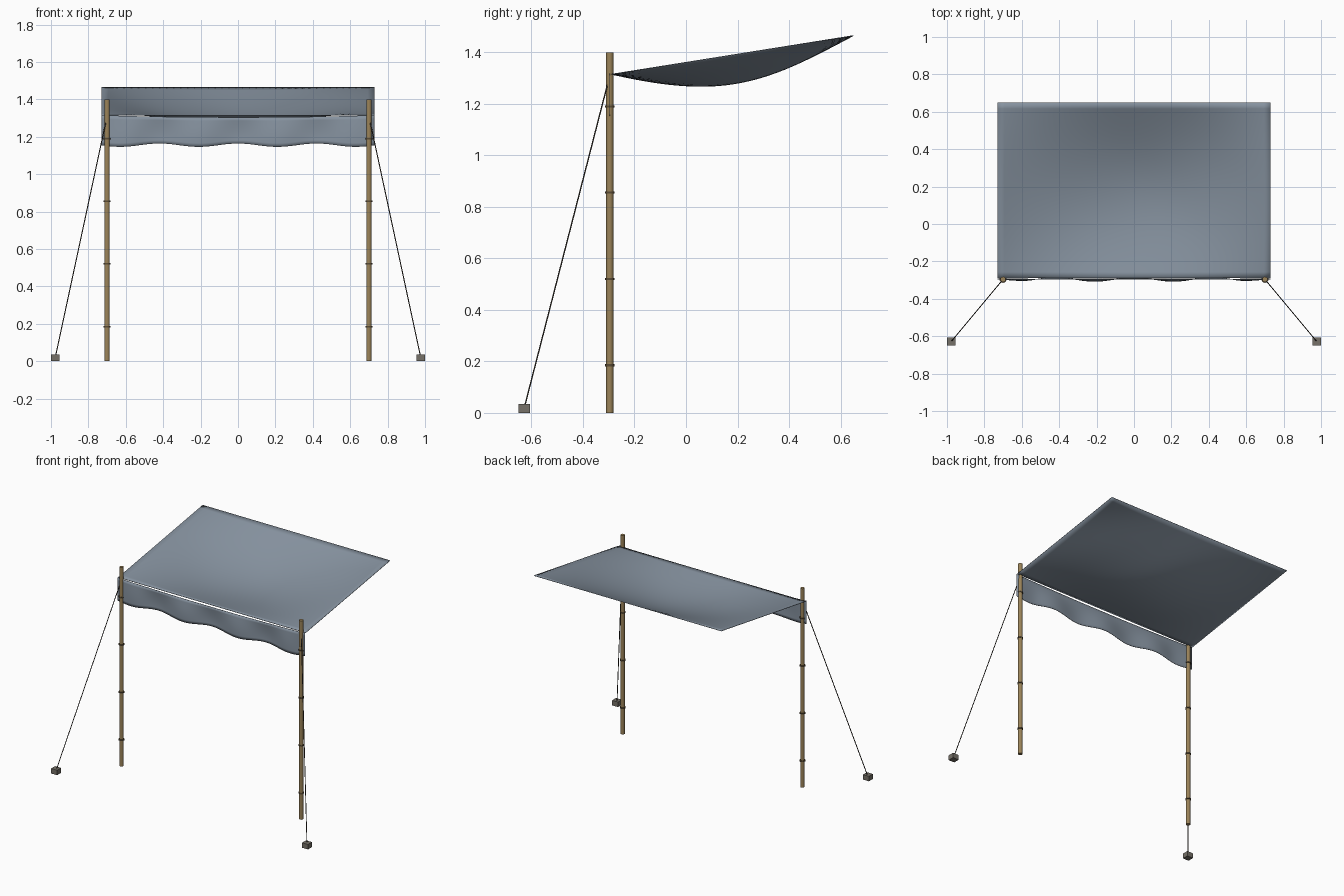
import bpy, bmesh
from math import sin, cos, pi
from mathutils import Vector

if "Cube" in bpy.data.objects:
    bpy.data.objects.remove(bpy.data.objects["Cube"])


def material(name, rgb):
    m = bpy.data.materials.new(name)
    m.diffuse_color = (*rgb, 1)
    m.use_nodes = True
    m.node_tree.nodes["Principled BSDF"].inputs["Base Color"].default_value = m.diffuse_color
    return m


CLOTH = material("cloth", (0.24, 0.29, 0.35))
BAMBOO = material("bamboo", (0.33, 0.23, 0.10))
NODE = material("bamboo_node", (0.10, 0.07, 0.035))
ROPE = material("rope", (0.06, 0.05, 0.04))
STONE = material("stone", (0.18, 0.165, 0.14))


def sheet(name, fn, nu, nv):
    """Grid surface from fn(u, v), given a thin cloth thickness."""
    bm = bmesh.new()
    rows = [[bm.verts.new(fn(i / nu, j / nv)) for i in range(nu + 1)] for j in range(nv + 1)]
    for j in range(nv):
        for i in range(nu):
            f = bm.faces.new((rows[j][i], rows[j][i + 1], rows[j + 1][i + 1], rows[j + 1][i]))
            f.smooth = True
    me = bpy.data.meshes.new(name)
    bm.to_mesh(me)
    bm.free()
    me.materials.append(CLOTH)
    ob = bpy.data.objects.new(name, me)
    bpy.context.collection.objects.link(ob)
    mod = ob.modifiers.new("thickness", 'SOLIDIFY')
    mod.thickness = 0.003
    mod.offset = 0
    return ob


def rod(name, a, b, r, sides, mat):
    """Cylinder between two points."""
    a, b = Vector(a), Vector(b)
    d = b - a
    bpy.ops.mesh.primitive_cylinder_add(vertices=sides, radius=r, depth=d.length, location=(a + b) / 2)
    ob = bpy.context.object
    ob.name = name
    ob.rotation_euler = d.to_track_quat('Z', 'Y').to_euler()
    ob.data.materials.append(mat)
    bpy.ops.object.shade_smooth_by_angle(angle=0.8)
    return ob


W, Y0, Y1 = 0.73, -0.29, 0.65


# Canopy: straight edges, sagging middle with faint wrinkles
def canopy(u, v):
    x = -W + 2 * W * u
    y = Y0 + (Y1 - Y0) * v
    hang = sin(pi * u) * sin(pi * v)
    wrinkle = 0.003 * hang * sin(x * 9 + 2 * v) * cos(5 * v + 3 * x)
    return (x, y, 1.315 + 0.15 * v - 0.111 * hang + wrinkle)


# Front valance: top edge sags a little, lower edge ripples
def valance(u, v):
    x = -W + 2 * W * u
    wave = cos(2 * pi * x / 0.42)
    top = 1.317 - 0.013 * sin(pi * u) ** 0.6
    low = 1.155 + 0.009 * wave
    y = -0.296 + 0.011 * wave * sin(pi * min(v * 0.65, 1)) * min(1, 8 * u, 8 * (1 - u))
    return (x, y, top + (low - top) * v)


sheet("canopy", canopy, 40, 28)
sheet("front_valance", valance, 64, 8)

for side, s in (("left", -1), ("right", 1)):
    px, py = 0.70 * s, -0.296
    # Bamboo pole with raised nodes
    rod(f"{side}_pole", (px, py, 0), (px, py, 1.40), 0.0145, 10, BAMBOO)
    for k in range(4):
        z = 0.185 + 0.335 * k
        rod(f"{side}_pole_node_{k + 1}", (px, py, z - 0.004), (px, py, z + 0.004), 0.019, 10, NODE)
    # Guy rope and its ground anchor
    rod(f"{side}_guy_rope", (px, py, 1.31), (0.977 * s, -0.628, 0.02), 0.0028, 6, ROPE)
    bpy.ops.mesh.primitive_cube_add(size=1, location=(0.977 * s, -0.628, 0.0175))
    anchor = bpy.context.object
    anchor.name = f"{side}_anchor_block"
    anchor.scale = (0.046, 0.044, 0.035)
    anchor.data.materials.append(STONE)
